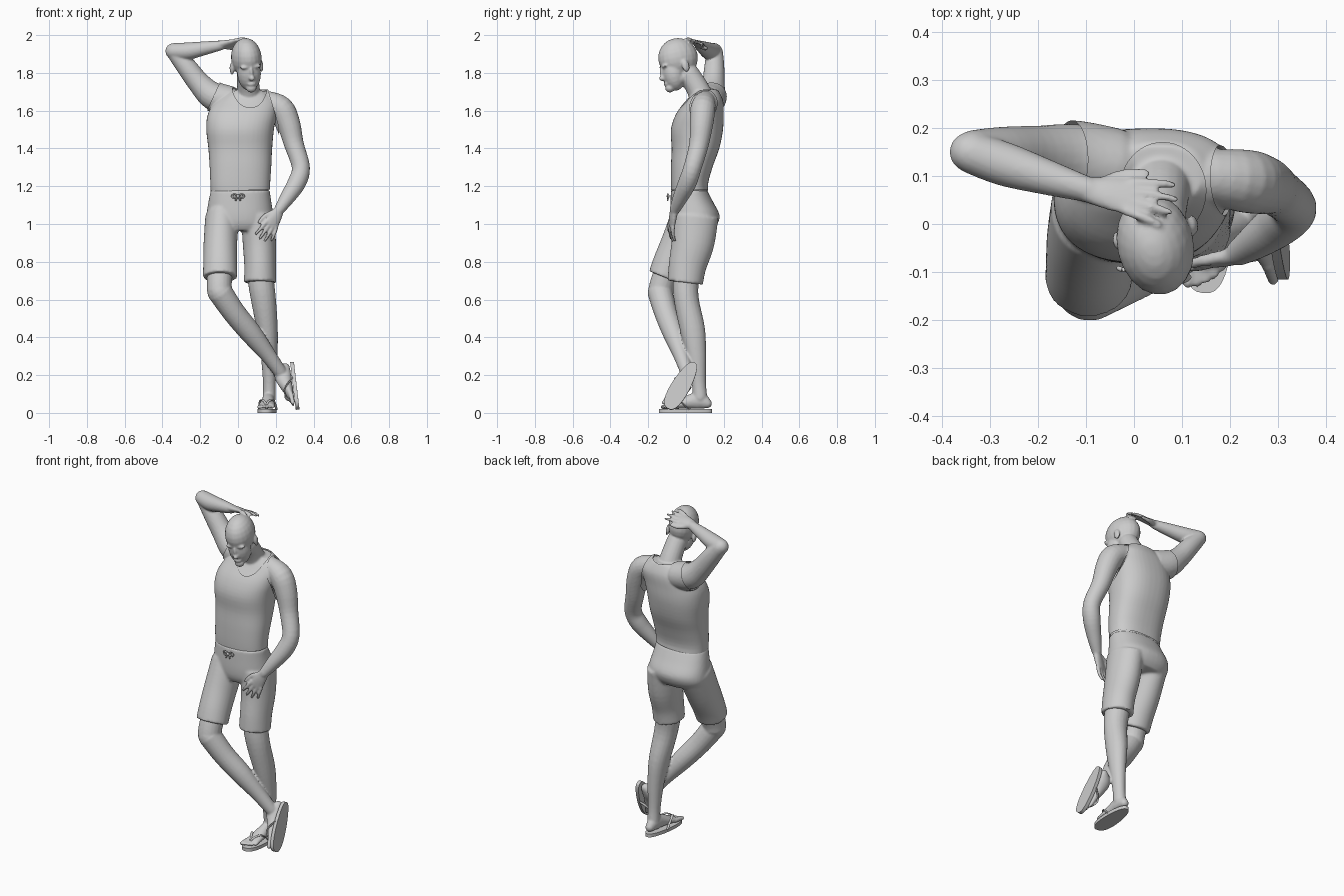
import bpy, bmesh, math
from mathutils import Vector, Matrix

if "Cube" in bpy.data.objects:
    bpy.data.objects.remove(bpy.data.objects["Cube"])

I4 = Matrix.Identity(4)


def tube(bm, pts, M=I4, flat=False, caps=True, n=20, e=2.0, sub=4):
    """Smooth tube through (x, y, z, r) or (x, y, z, rx, ry) stations."""
    P = [list(p) + ([p[3]] if len(p) == 4 else []) for p in pts]
    st = []
    for i in range(len(P) - 1):
        a, b, c, d = P[max(i - 1, 0)], P[i], P[i + 1], P[min(i + 2, len(P) - 1)]
        for k in range(sub):
            t = k / sub
            st.append([0.5 * (2 * q + (r - p) * t + (2 * p - 5 * q + 4 * r - s) * t * t
                       + (3 * q - p - 3 * r + s) * t ** 3) for p, q, r, s in zip(a, b, c, d)])
    st.append(P[-1])
    C = [Vector(s[:3]) for s in st]
    run = (C[-1] - C[0]).normalized()
    ref = Vector((1, 0, 0)) if abs(run.x) < 0.85 else Vector((0, 1, 0))
    rings = []
    for i, s in enumerate(st):
        t = Vector((0, 0, 1)) if flat else (C[min(i + 1, len(C) - 1)] - C[max(i - 1, 0)]).normalized()
        u = (ref - t * ref.dot(t)).normalized()
        v = t.cross(u)
        ring = []
        for k in range(n):
            a = 2 * math.pi * k / n
            x, y = math.cos(a), math.sin(a)
            x = math.copysign(abs(x) ** (2 / e), x) * s[3]
            y = math.copysign(abs(y) ** (2 / e), y) * s[4]
            ring.append(bm.verts.new(M @ (C[i] + u * x + v * y)))
        rings.append(ring)
    for a, b in zip(rings, rings[1:]):
        for k in range(n):
            bm.faces.new((a[k], a[(k + 1) % n], b[(k + 1) % n], b[k]))
    bm.faces.new(rings[0][::-1])
    bm.faces.new(rings[-1])
    if caps:
        for p in (P[0], P[-1]):
            r = min(p[3], p[4]) * 0.97
            ball(bm, p[:3], (r, r, r), M)


def ball(bm, c, r, M=I4):
    bmesh.ops.create_uvsphere(bm, u_segments=20, v_segments=12, radius=1,
                              matrix=M @ Matrix.Translation(c) @ Matrix.Diagonal((*r, 1)))


def frame(o, y, z):
    """Matrix with origin o, local y along y and local z near z."""
    y = Vector(y).normalized()
    z = Vector(z)
    z = (z - y * z.dot(y)).normalized()
    M = Matrix((y.cross(z), y, z)).transposed().to_4x4()
    M.translation = o
    return M


def finish(name, bm):
    bmesh.ops.recalc_face_normals(bm, faces=bm.faces)
    me = bpy.data.meshes.new(name)
    bm.to_mesh(me)
    bm.free()
    ob = bpy.data.objects.new(name, me)
    bpy.context.collection.objects.link(ob)
    return ob


def bake(ob):
    dg = bpy.context.evaluated_depsgraph_get()
    me = bpy.data.meshes.new_from_object(ob.evaluated_get(dg))
    ob.modifiers.clear()
    ob.data = me


def fuse(ob, voxel, smooth):
    m = ob.modifiers.new("fuse", 'REMESH')
    m.mode, m.voxel_size = 'VOXEL', voxel
    m = ob.modifiers.new("soften", 'SMOOTH')
    m.factor, m.iterations = 0.5, smooth
    bake(ob)


def hand(bm, M, s, curl):
    tube(bm, [(0, -.01, 0, .027, .022), (0, .04, 0, .036, .018), (0, .09, -.002, .041, .012)], M)
    for k, L in enumerate((.075, .086, .082, .064)):
        x = s * (.032 - .0213 * k)
        tube(bm, [(x, .08, 0, .0105), (x * 1.25, .09 + L / 2, -curl * .25, .0098),
                  (x * 1.45, .09 + L, -curl, .0075)], M, n=10)
    tube(bm, [(s * .02, .02, -.004, .015), (s * .05, .06, -.01, .0125), (s * .062, .105, -.012, .009)], M, n=10)


def foot(bm, M, s):
    tube(bm, [(0, -.02, .05, .026, .03), (0, -.06, .066, .033, .045), (0, -.11, .06, .034, .038),
              (0, -.17, .045, .041, .024), (0, -.215, .036, .045, .015)], M)
    for k, (x, y) in enumerate(((.034, .258), (.014, .258), (-.003, .249), (-.02, .238), (-.035, .222))):
        r = .0135 if k == 0 else .0095
        tube(bm, [(s * x * .95, -.2, .036, r), (s * x, -y, .031, r * .9)], M, n=10)


def flip_flop(name, M):
    bm = bmesh.new()
    L, vs = .283, []
    for k in range(40):
        a = 2 * math.pi * k / 40
        t = (1 - math.cos(a)) / 2
        w = .041 + .016 * t
        x = math.copysign(abs(math.sin(a)) ** .75, math.sin(a)) * w
        vs.append(bm.verts.new(M @ Vector((x, .006 - L * t, 0))))
    f = bm.faces.new(vs)
    up = M.to_3x3() @ Vector((0, 0, .02))
    g = bmesh.ops.extrude_face_region(bm, geom=[f])['geom']
    bmesh.ops.translate(bm, vec=up, verts=[v for v in g if isinstance(v, bmesh.types.BMVert)])
    for s in (-1, 1):
        tube(bm, [(s * .003, -.228, .02, .004), (s * .006, -.215, .055, .006, .004),
                  (s * .032, -.17, .067, .008, .004), (s * .047, -.115, .018, .006, .004)], M, n=8)
    return finish(name, bm)


left_foot = frame((.167, .132, 0), (.08, 1, 0), (0, 0, 1))
right_foot = frame((.297, .043, .262), (-.1, .5, .85), (-.99, 0, -.12))

# --- body: torso, neck, limbs, hands, feet and head fused into one skin
bm = bmesh.new()
tube(bm, [(.015, .03, 1.10, .148, .095), (.012, .018, 1.2, .15, .090), (.013, .030, 1.3, .155, .102),
          (.012, .050, 1.4, .161, .118), (.011, .058, 1.5, .171, .130), (.022, .073, 1.58, .174, .118),
          (.045, .097, 1.65, .155, .092), (.055, .102, 1.705, .085, .062)], flat=True, caps=False, n=40, e=2.4)
tube(bm, [(.058, .095, 1.64, .068), (.055, .06, 1.72, .060), (.05, .01, 1.80, .057)])
# hanging arm
tube(bm, [(.15, .1, 1.65, .056), (.228, .09, 1.612, .066), (.268, .082, 1.53, .062), (.297, .068, 1.42, .052),
          (.333, .035, 1.30, .048), (.312, .008, 1.22, .049), (.262, -.03, 1.14, .04), (.218, -.06, 1.075, .028)])
hand(bm, frame((.215, -.063, 1.07), (-.095, -.035, -.18), (.3, -.95, 0)), 1, .018)
# raised arm
tube(bm, [(-.04, .12, 1.65, .072), (-.13, .135, 1.675, .074), (-.205, .145, 1.745, .06),
          (-.275, .15, 1.835, .053), (-.338, .153, 1.912, .043)])
tube(bm, [(-.343, .15, 1.915, .043), (-.27, .125, 1.915, .046), (-.18, .097, 1.93, .037), (-.09, .07, 1.946, .026)])
hand(bm, frame((-.09, .07, 1.948), (.185, -.03, .03), (0, .35, .9)), -1, .012)
# standing leg and crossed leg
tube(bm, [(.11, .02, .95, .075), (.12, 0, .72, .07), (.135, .002, .6, .066), (.155, .035, .44, .056, .066),
          (.165, .055, .3, .044, .052), (.166, .068, .16, .034, .038), (.166, .075, .08, .035, .038)])
tube(bm, [(-.09, -.06, .85, .07), (-.098, -.12, .7, .066), (-.098, -.135, .64, .066)])
tube(bm, [(-.095, -.138, .64, .066), (-.02, -.107, .53, .061), (.07, -.065, .42, .057),
          (.16, -.025, .305, .042), (.225, .005, .215, .035)])
foot(bm, left_foot, -1)
foot(bm, right_foot, 1)
# head with nose, lips, brows and ears
H = (Matrix.Translation((.045, -.04, 1.87)) @ Matrix.Rotation(math.radians(12), 4, 'Z')
     @ Matrix.Rotation(math.radians(-6), 4, 'Y') @ Matrix.Rotation(math.radians(12), 4, 'X'))
for c, r in (((0, 0, .01), (.08, .107, .105)), ((0, -.045, -.065), (.063, .06, .094)),
             ((0, -.08, -.138), (.028, .025, .023)), ((0, -.106, -.078), (.016, .02, .015)),
             ((0, -.102, -.052), (.01, .014, .034)), ((0, -.094, -.112), (.024, .013, .011)),
             ((0, -.02, -.1), (.055, .06, .04))):
    ball(bm, c, r, H)
for s in (-1, 1):
    ball(bm, (s * .03, -.09, -.02), (.027, .013, .010), H)
    ball(bm, (s * .08, .012, -.045), (.011, .02, .033), H)
body = finish("body", bm)
fuse(body, .006, 4)

# --- tank top: offset copy of the torso with neck, arm and waist openings
tank = bpy.data.objects.new("tank_top", body.data.copy())
bpy.context.collection.objects.link(tank)
m = tank.modifiers.new("drape", 'SMOOTH')
m.iterations = 4
m = tank.modifiers.new("offset", 'DISPLACE')
m.strength, m.mid_level = .008, 0
bm = bmesh.new()
tube(bm, [(.06, .07, 1.55, .09, .1), (.06, .07, 2.2, .09, .1)], flat=True, caps=False, n=48, sub=1)
cutter = finish("neck_cutter", bm)
cutter.hide_render = True
m = tank.modifiers.new("neck", 'BOOLEAN')
m.operation, m.solver, m.object = 'DIFFERENCE', 'EXACT', cutter
bake(tank)
bpy.data.objects.remove(cutter)
bm = bmesh.new()
bm.from_mesh(tank.data)
for co, no in (((0, 0, 1.177), (.03, 0, -1)), ((.21, 0, 1.54), (.95, 0, .28)), ((.218, 0, 1.3), (1, 0, 0)),
               ((-.165, 0, 1.6), (-.91, 0, .42)), ((0, -.05, 1.65), (0, -.7, .7))):
    bmesh.ops.bisect_plane(bm, geom=bm.verts[:] + bm.edges[:] + bm.faces[:], plane_co=co,
                           plane_no=no, clear_outer=True)
bm.to_mesh(tank.data)
bm.free()

# --- shorts: hips and two legs fused
bm = bmesh.new()
tube(bm, [(.012, .016, 1.178, .156, .096), (.010, .03, 1.12, .166, .112), (.010, .047, 1.05, .177, .130),
          (.010, .045, 1.0, .178, .122), (.010, .04, .965, .15, .1)], flat=True, caps=False, n=40, e=2.3)
tube(bm, [(.105, .05, 1.04, .088, .122), (.113, .036, .9, .088, .114), (.117, .008, .78, .084, .1),
          (.117, -.004, .69, .086, .094)], caps=False, n=32)
tube(bm, [(-.085, .035, 1.04, .088, .115), (-.093, -.03, .9, .089, .102), (-.094, -.085, .79, .09, .092),
          (-.094, -.115, .718, .091, .086)], caps=False, n=32)
shorts = finish("shorts", bm)
fuse(shorts, .008, 5)

# --- drawstring bow at the waist
bm = bmesh.new()
for s in (-1, 1):
    tube(bm, [(0, -.092, 1.147, .004), (s * .02, -.096, 1.158, .005), (s * .032, -.092, 1.147, .005),
              (s * .02, -.096, 1.138, .005), (0, -.092, 1.147, .004)], n=8)
    tube(bm, [(0, -.092, 1.147, .004), (s * .012, -.098, 1.125, .004)], n=8)
ball(bm, (0, -.095, 1.147), (.009, .008, .009))
bow = finish("drawstring", bm)

# --- footwear
shoes = [flip_flop("left_flip_flop", left_foot), flip_flop("right_flip_flop", right_foot)]

for ob in [body, tank, shorts, bow] + shoes:
    bpy.ops.object.select_all(action='DESELECT')
    ob.select_set(True)
    bpy.context.view_layer.objects.active = ob
    bpy.ops.object.shade_smooth_by_angle(angle=math.radians(50))
